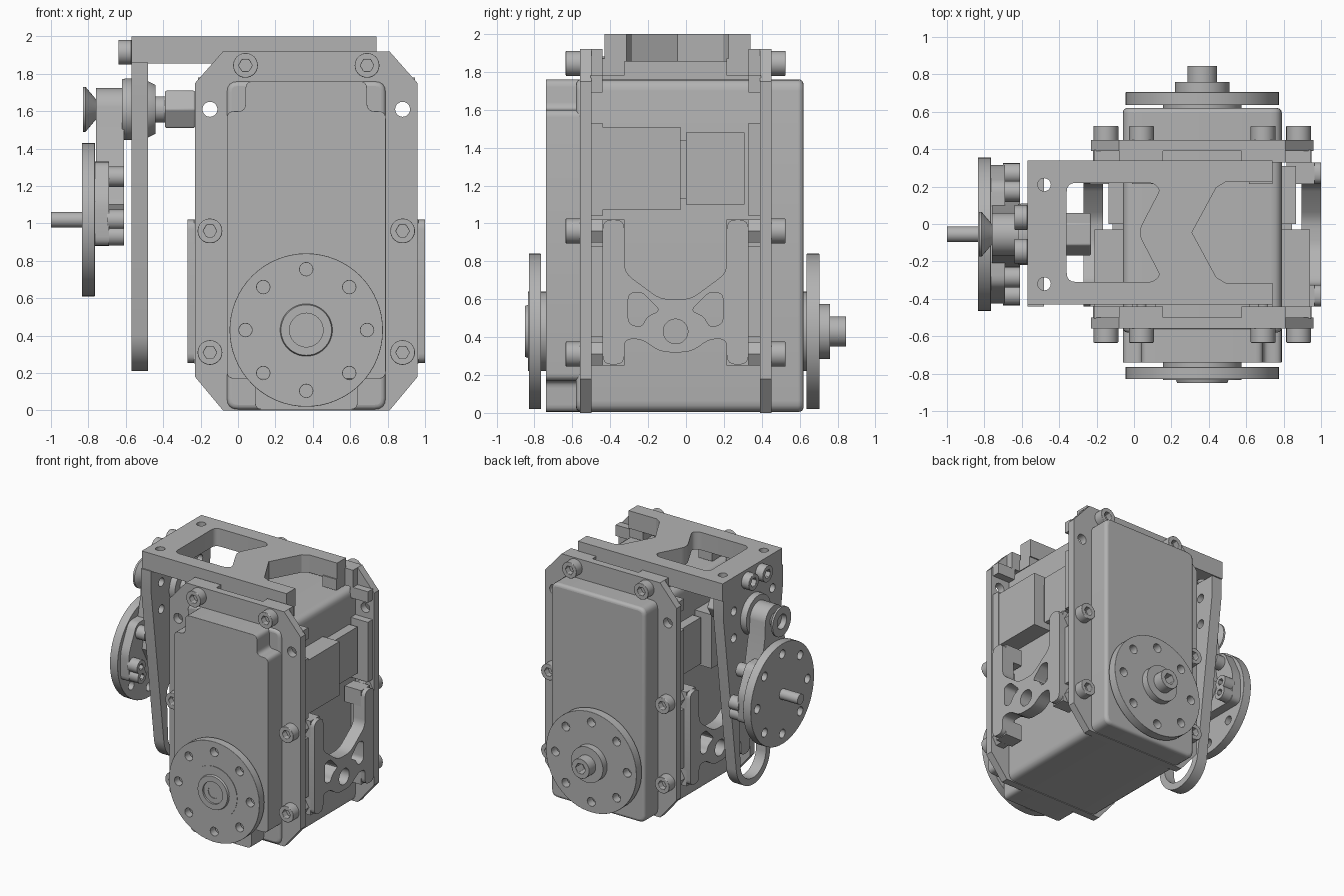
import bpy, bmesh
from math import cos, sin, pi, radians
from mathutils import Vector, Matrix

cube = bpy.data.objects.get("Cube")
if cube:
    bpy.data.objects.remove(cube)

grey = bpy.data.materials.new("metal_grey")
grey.use_nodes = True
grey.diffuse_color = (0.45, 0.45, 0.45, 1)
grey.node_tree.nodes["Principled BSDF"].inputs["Base Color"].default_value = (0.45, 0.45, 0.45, 1)

CX, CY = 0.365, -0.055      # middle of the gearbox
HUB_Z, PIVOT_Z, HORN_Z = 0.43, 1.61, 1.02
made = []


def finish(name, bm, axis, bevel=0):
    """Turn (u, v, w) coordinates so that w runs along the axis, then make the object."""
    for v in bm.verts:
        a, b, c = v.co
        v.co = {"x": (c, a, b), "y": (a, c, b), "z": (a, b, c)}[axis]
    bmesh.ops.remove_doubles(bm, verts=bm.verts, dist=0.0005)
    bmesh.ops.dissolve_limit(bm, angle_limit=0.01, verts=bm.verts, edges=bm.edges)
    bmesh.ops.recalc_face_normals(bm, faces=bm.faces)
    me = bpy.data.meshes.new(name)
    bm.to_mesh(me)
    bm.free()
    me.materials.clear()
    me.materials.append(grey)
    ob = bpy.data.objects.new(name, me)
    bpy.context.collection.objects.link(ob)
    if bevel:
        mod = ob.modifiers.new("rounding", "BEVEL")
        mod.width, mod.segments, mod.limit_method = bevel, 4, "ANGLE"
    made.append(ob)
    return ob


def plate(name, loops, axis, lo, hi, bevel=0):
    """Extrude an outline, with further loops as holes, from lo to hi along the axis."""
    cu = bpy.data.curves.new(name, "CURVE")
    cu.dimensions, cu.fill_mode = "2D", "BOTH"
    cu.extrude = abs(hi - lo) / 2
    for loop in loops:
        sp = cu.splines.new("POLY")
        sp.points.add(len(loop) - 1)
        for p, (u, v) in zip(sp.points, loop):
            p.co = (u, v, 0, 1)
        sp.use_cyclic_u = True
    tmp = bpy.data.objects.new(name, cu)
    bpy.context.collection.objects.link(tmp)
    dg = bpy.context.evaluated_depsgraph_get()
    me = bpy.data.meshes.new_from_object(tmp.evaluated_get(dg))
    bm = bmesh.new()
    bm.from_mesh(me)
    bpy.data.objects.remove(tmp)
    bpy.data.meshes.remove(me)
    bmesh.ops.translate(bm, verts=bm.verts, vec=(0, 0, (lo + hi) / 2))
    return finish(name, bm, axis, bevel)


def lathe(name, profile, axis, u, v, steps=48):
    """Revolve (w, radius) points about the axis."""
    bm = bmesh.new()
    vs = [bm.verts.new((r, 0, w)) for w, r in profile]
    es = [bm.edges.new(pair) for pair in zip(vs, vs[1:])]
    bmesh.ops.spin(bm, geom=vs + es, cent=(0, 0, 0), axis=(0, 0, 1), angle=2 * pi, steps=steps)
    bmesh.ops.translate(bm, verts=bm.verts, vec=(u, v, 0))
    return finish(name, bm, axis)


def arc(u, v, r, start=0, end=360, n=32):
    count = n if end - start == 360 else n + 1
    return [(u + r * cos(radians(start + (end - start) * i / n)),
             v + r * sin(radians(start + (end - start) * i / n))) for i in range(count)]


def rect(u0, u1, v0, v1):
    return [(u0, v0), (u1, v0), (u1, v1), (u0, v1)]


def fillet(pts, r):
    """Round every corner of a polygon."""
    out = []
    pts = [Vector(p) for p in pts]
    for i, p in enumerate(pts):
        a, b = pts[i - 1] - p, pts[(i + 1) % len(pts)] - p
        d = min(r, a.length * 0.45, b.length * 0.45)
        a, b = p + a.normalized() * d, p + b.normalized() * d
        for t in (0, 0.25, 0.5, 0.75, 1):
            out.append(tuple(a * (1 - t) ** 2 + p * 2 * t * (1 - t) + b * t * t))
    return out


def both(half, c):
    """Close a half outline by mirroring it about u = c."""
    return [(c + u, v) for u, v in half] + [(c - u, v) for u, v in reversed(half)]


def ring_holes(u, v, hole=0.035):
    return [arc(u + 0.325 * cos(k * pi / 4), v + 0.325 * sin(k * pi / 4), hole, n=16) for k in range(8)]


# Gearbox case and its front cover
plate("case", [fillet(rect(-0.06, 0.79, 0.005, 1.76), 0.06)], "y", -0.58, 0.62, 0.025)
cover = both([(0.275, 0.005), (0.275, 0.17), (0.425, 0.17), (0.425, 1.6), (0.325, 1.6), (0.325, 1.76)], CX)
plate("front_cover", [fillet(cover, 0.04)], "y", -0.74, -0.56, 0.03)

# Octagonal frame plates, spacers, nuts and cap screws, front and back
octagon = both([(0.445, 0), (0.595, 0.18), (0.595, 1.75), (0.445, 1.92)], CX)
frame_holes = [arc(CX + s * 0.515, PIVOT_Z, 0.04, n=20) for s in (-1, 1)]
screw_spots = [(s * x, z) for s in (-1, 1) for x, z in ((0.325, 1.845), (0.515, 0.96), (0.515, 0.31))]
for f, end in ((-1, "front"), (1, "back")):
    y = lambda d: CY + f * d
    plate(end + "_frame", [octagon] + frame_holes, "y", y(0.445), y(0.505))
    for x, z in screw_spots:
        x += CX
        head = plate(end + "_screw", [arc(x, z, 0.066), arc(x, z, 0.036, n=6)], "y", y(0.5), y(0.58), 0.008)
        lathe(end + "_screw_shaft", [(y(0.3), 0), (y(0.3), 0.035), (y(0.53), 0.035), (y(0.53), 0)], "y", x, z, 20)
        plate(end + "_nut", [arc(x, z, 0.07, n=6)], "y", y(0.385), y(0.445))
    for s in (-1, 1):
        x0, x1 = sorted((CX + s * 0.42, CX + s * 0.58))
        for z0, z1 in ((0.4, 0.88), (1.04, 1.53), (1.69, 1.78)):
            plate(end + "_spacer", [rect(x0, x1, z0, z1)], "y", y(0.385), y(0.45))
        x0, x1 = sorted((CX + s * 0.21, CX + s * 0.445))
        plate(end + "_top_spacer", [rect(x0, x1, 1.78, 1.92)], "y", y(0.385), y(0.45))
        x0, x1 = sorted((CX + s * 0.25, CX + s * 0.375))
        plate(end + "_top_foot", [rect(x0, x1, 1.78, 1.87)], "y", y(0.27), y(0.39))
        for z in (0.31, 0.95):
            x0, x1 = sorted((CX + s * 0.45, CX + s * 0.6))
            plate(end + "_side_foot", [rect(x0, x1, z - 0.06, z + 0.07)], "y", y(0.27), y(0.385))

# Cross-braced side brackets and connector boxes, left and right
brace = both([(0.08, 0.32), (0.18, 0.39), (0.27, 0.39), (0.27, 0.255), (0.385, 0.255),
              (0.385, 1.02), (0.27, 1.02), (0.27, 0.74), (0.08, 0.6)], CY)
window = [(0.25, 0.63), (0.18, 0.64), (0.08, 0.54), (0.15, 0.51), (0.18, 0.45), (0.25, 0.47)]
brace_holes = [fillet([(CY + s * u, v) for u, v in window], 0.03) for s in (-1, 1)]
brace_holes.append(arc(CY, HUB_Z, 0.065))
for s, side in ((1, "left"), (-1, "right")):
    plate(side + "_brace", [fillet(brace, 0.05)] + brace_holes, "x", CX + s * 0.53, CX + s * 0.635)
    plate(side + "_connector", [rect(-0.44, -0.03, 1.07, 1.51)], "x", CX + s * 0.42, CX + s * 0.575)
    plate(side + "_small_connector", [rect(0.0, 0.31, 1.1, 1.48)], "x", CX + s * 0.42, CX + s * 0.5)
    plate(side + "_connector_neck", [rect(-0.04, 0.01, 1.13, 1.44)], "x", CX + s * 0.42, CX + s * 0.48)

# Top bracket, open at its left end, with an hourglass centre
upper = [(0.74, 0.27), (0.49, 0.27), (0.44, 0.24), (0.31, 0)]
outline = [(-0.57, -0.385), (0.74, -0.385)]
outline += [(x, -y) for x, y in upper] + list(reversed(upper[:-1])) + [(0.74, 0.385), (-0.57, 0.385)]
opening = [(-0.36, -0.265), (0.1, -0.265), (0.14, -0.23), (0.02, 0),
           (0.14, 0.23), (0.1, 0.265), (-0.36, 0.265)]
shift = lambda pts: [(x, y - 0.045) for x, y in pts]
pin_holes = [arc(-0.48, CY + s * 0.265, 0.035, n=20) for s in (-1, 1)]
plate("top_bracket", [shift(outline), fillet(shift(opening), 0.05)] + pin_holes, "z", 1.855, 2.0)
for s in (-1, 1):
    yc = CY + s * 0.09
    plate("bracket_screw", [arc(yc, 1.915, 0.066), arc(yc, 1.915, 0.036, n=6)], "x", -0.64, -0.57, 0.008)

# Tapered hanging arm with a ring at its foot
hang = arc(CY, HUB_Z, 0.22, 187, 353) + [(CY + 0.385, 1.7), (CY + 0.385, 1.86), (CY - 0.385, 1.86), (CY - 0.385, 1.7)]
slot = arc(CY, HUB_Z, 0.165, 180, 360) + [(CY + 0.18, 0.8), (CY + 0.1, 0.92), (CY - 0.1, 0.92), (CY - 0.18, 0.8)]
arm_holes = [arc(CY + s * 0.25, z, 0.035, n=16) for s in (-1, 1) for z in (1.5, 1.72)]
plate("hanging_arm", [hang, slot] + arm_holes, "x", -0.57, -0.48)

# Output discs on the front and back
disc = [arc(CX, HUB_Z, 0.41, n=64)] + ring_holes(CX, HUB_Z)
plate("front_disc", disc, "y", -0.83, -0.765, 0.006)
lathe("front_hub", [(-0.7, 0), (-0.7, 0.21), (-0.834, 0.21), (-0.834, 0.14), (-0.85, 0.135), (-0.85, 0.09),
                    (-0.835, 0.09), (-0.835, 0.05), (-0.80, 0.05), (-0.80, 0)], "y", CX, HUB_Z)
plate("back_disc", disc, "y", 0.635, 0.705, 0.006)
lathe("back_hub", [(0.6, 0), (0.6, 0.21), (0.65, 0.21), (0.65, 0.145), (0.76, 0.145), (0.76, 0)], "y", CX, HUB_Z)
plate("back_hub_screw", [arc(CX, HUB_Z, 0.08), arc(CX, HUB_Z, 0.045, n=6)], "y", 0.75, 0.845, 0.01)

# Side horn disc with shaft and bolts
plate("horn_disc", [arc(CY, HORN_Z, 0.41, n=64)] + ring_holes(CY, HORN_Z), "x", -0.835, -0.765, 0.006)
lathe("horn_shaft", [(-1.0, 0), (-1.0, 0.042), (-0.8, 0.042), (-0.8, 0)], "x", CY, HORN_Z, 24)
for deg in (0, 45, 135, 180, 195, -15):
    a = radians(deg)
    u, v = CY + 0.325 * cos(a), HORN_Z + 0.325 * sin(a)
    plate("horn_bolt", [arc(u, v, 0.055, n=20), arc(u, v, 0.028, n=6)], "x", -0.7, -0.61)

# Link from the horn up to the pivot
plate("horn_bar", [fillet(both([(0.37, 0.88), (0.37, 1.12), (0.27, 1.33)], CY), 0.05)], "x", -0.77, -0.69)
plate("link", [arc(CY, PIVOT_Z, 0.115, 0, 180) + [(CY - 0.12, 1.5), (CY - 0.2, 1.1), (CY - 0.12, 0.95),
               (CY + 0.12, 0.95), (CY + 0.2, 1.1), (CY + 0.12, 1.5)]], "x", -0.76, -0.61)
lathe("pivot_screw", [(-0.79, 0), (-0.79, 0.05), (-0.83, 0.06), (-0.83, 0.12), (-0.815, 0.12),
                      (-0.76, 0.055), (-0.7, 0.055), (-0.7, 0)], "x", CY, PIVOT_Z, 32)

# Pivot bearing, spindle and hexagonal standoff
lathe("pivot_bearing", [(-0.62, 0), (-0.62, 0.16), (-0.6, 0.165), (-0.57, 0.165), (-0.48, 0.15),
                        (-0.44, 0.13), (-0.44, 0.07), (-0.36, 0.07), (-0.36, 0)], "x", CY, PIVOT_Z)
plate("hex_standoff", [arc(CY, PIVOT_Z, 0.115, n=6)], "x", -0.39, -0.23, 0.008)

# Smooth round surfaces, keeping edges sharp
bpy.ops.object.select_all(action="DESELECT")
for ob in made:
    ob.select_set(True)
bpy.context.view_layer.objects.active = made[0]
bpy.ops.object.shade_smooth_by_angle(angle=radians(30))
